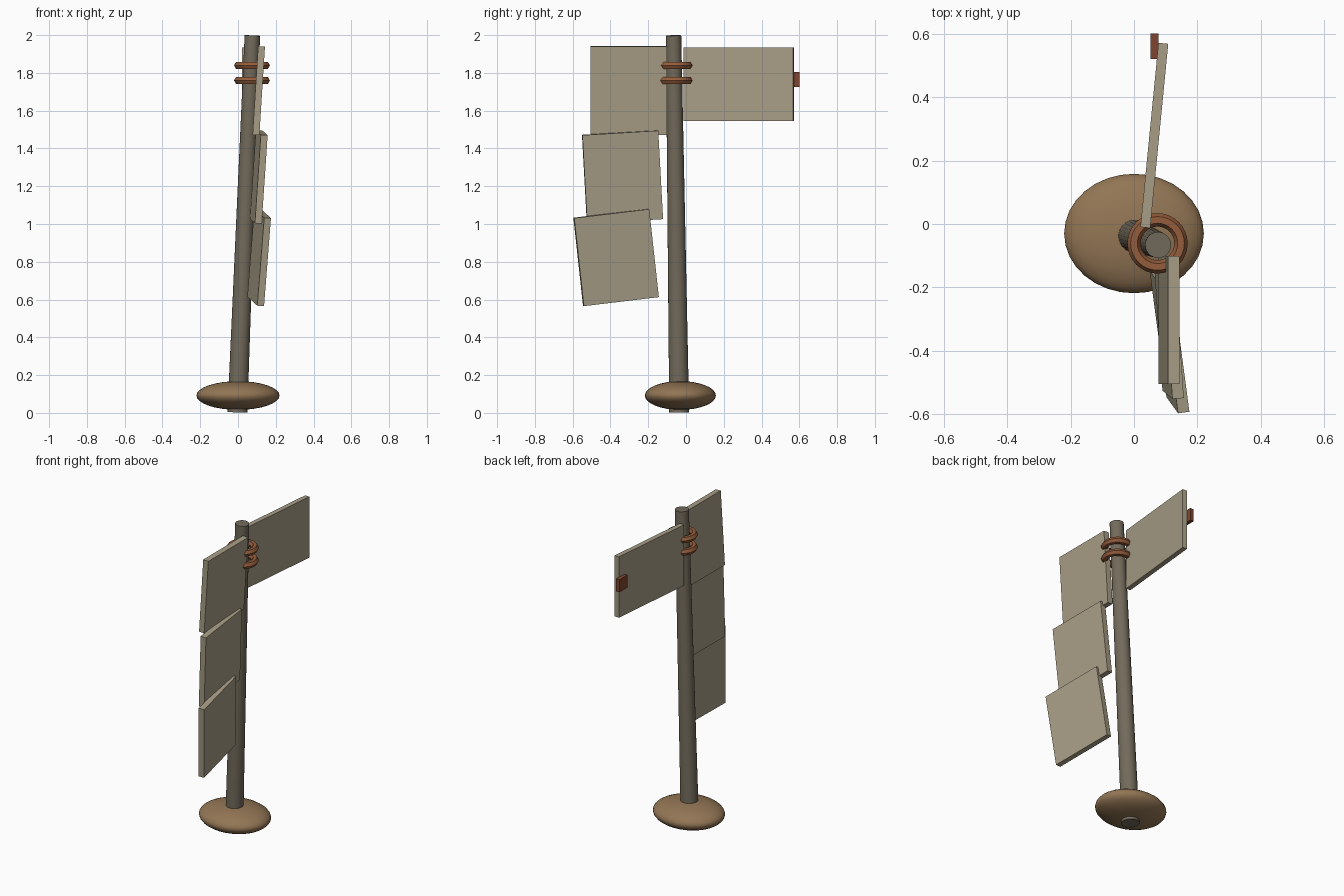
import bpy
from math import radians
from mathutils import Euler, Vector

cube = bpy.data.objects.get("Cube")
if cube:
    bpy.data.objects.remove(cube, do_unlink=True)


def material(name, rgb):
    mat = bpy.data.materials.new(name)
    mat.use_nodes = True
    mat.diffuse_color = (*rgb, 1)
    mat.node_tree.nodes["Principled BSDF"].inputs["Base Color"].default_value = (*rgb, 1)
    return mat


CLOTH = material("pale canvas", (0.39, 0.34, 0.24))
WOOD = material("weathered wood", (0.17, 0.145, 0.105))
EARTH = material("brown earth", (0.29, 0.18, 0.09))
ROPE = material("rust rope", (0.30, 0.11, 0.045))
TAG = material("dark red", (0.21, 0.06, 0.03))


def finish(name, mat, smooth=False):
    obj = bpy.context.object
    obj.name = name
    obj.data.materials.append(mat)
    if smooth:
        bpy.ops.object.shade_smooth_by_angle(angle=radians(40))
    return obj


def panel(name, mat, centre, size, roll=0, tilt=0, yaw=0):
    """Thin box, turned about x, y and z in degrees."""
    bpy.ops.mesh.primitive_cube_add(size=1, location=centre)
    obj = finish(name, mat)
    obj.scale = size
    obj.rotation_euler = Euler([radians(a) for a in (roll, tilt, yaw)])


# Leaning, tapered pole
foot, tip = Vector((-0.003, -0.036, 0.003)), Vector((0.076, -0.066, 1.998))
axis = tip - foot
bpy.ops.mesh.primitive_cone_add(vertices=24, radius1=0.053, radius2=0.041,
                                depth=axis.length, location=(foot + tip) / 2,
                                rotation=axis.to_track_quat("Z", "Y").to_euler())
finish("pole", WOOD, smooth=True)

# Flattened mound at the foot
bpy.ops.mesh.primitive_uv_sphere_add(segments=32, ring_count=16, radius=1,
                                     location=(0, -0.03, 0.092))
finish("base_mound", EARTH, smooth=True).scale = (0.22, 0.188, 0.076)

# Two rope rings near the top
for i, z in enumerate((1.76, 1.84)):
    bpy.ops.mesh.primitive_torus_add(major_segments=32, minor_segments=6,
                                     major_radius=0.074, minor_radius=0.021,
                                     location=(0.074, -0.061, z))
    finish(f"rope_ring_{i + 1}", ROPE, smooth=True)

# Hanging banner in three sections, each turned a little further
for i, (x, y, z) in enumerate([(0.11, -0.303, 1.706), (0.11, -0.336, 1.249), (0.112, -0.37, 0.823)]):
    panel(f"banner_section_{i + 1}", CLOTH, (x, y, z), (0.036, 0.403, 0.47),
          roll=3.4 * i, tilt=3.6, yaw=4 * i)

# Rear flag and the tag on its end
panel("rear_flag", CLOTH, (0.064, 0.279, 1.74), (0.031, 0.583, 0.39), yaw=-5.6)
panel("flag_tag", TAG, (0.064, 0.56, 1.766), (0.025, 0.08, 0.08))
